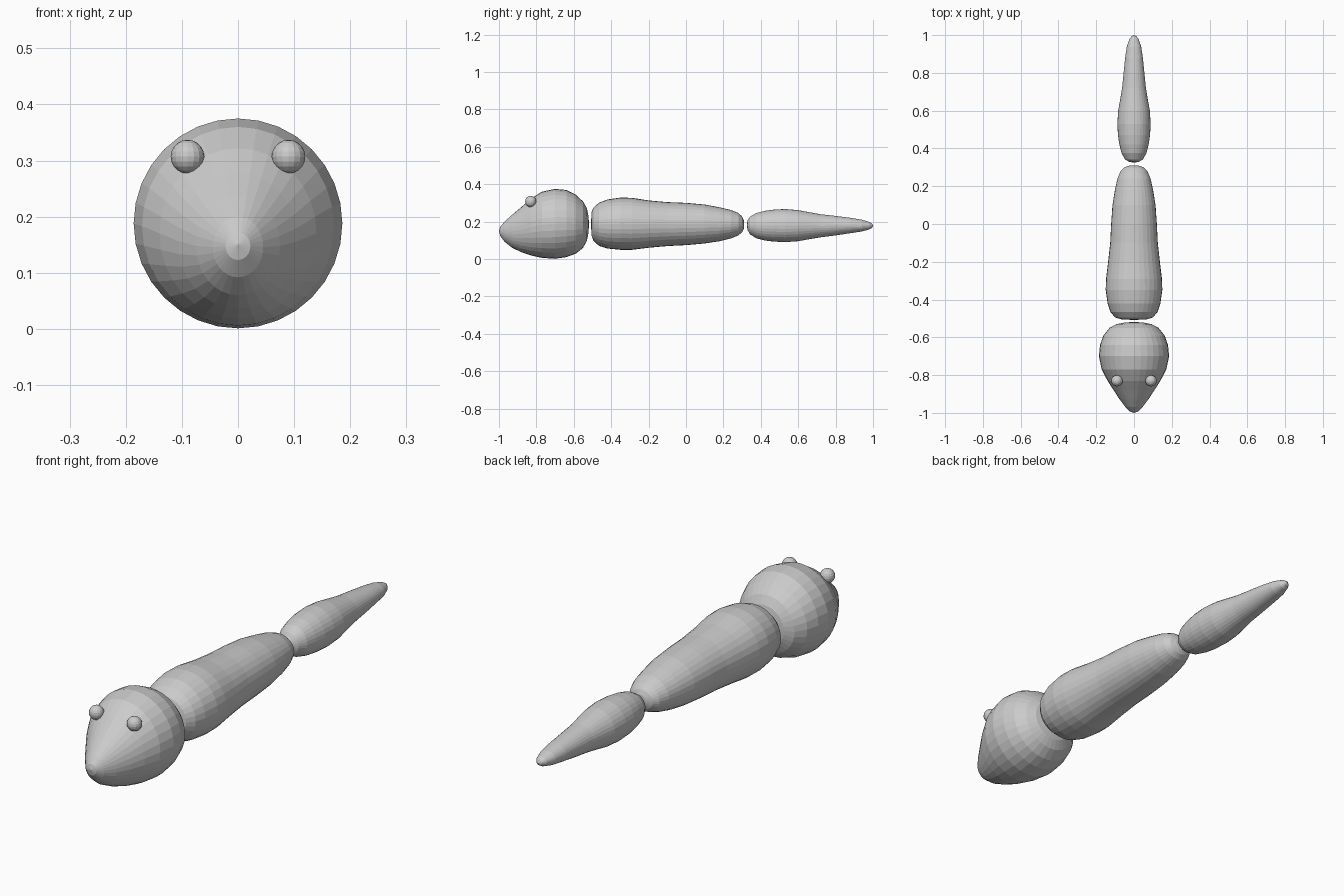
import bpy, bmesh
from math import sin, cos, pi

SIDES = 32


def loft(name, tip_a, stations, tip_b):
    """Closed faceted body along y; stations are (y, half width, bottom z, top z)."""
    bm = bmesh.new()
    rings = []
    for y, w, lo, hi in stations:
        zc, h = (lo + hi) / 2, (hi - lo) / 2
        rings.append([bm.verts.new((w * cos(2 * pi * i / SIDES), y,
                                    zc + h * sin(2 * pi * i / SIDES)))
                      for i in range(SIDES)])
    for a, b in zip(rings, rings[1:]):
        for i in range(SIDES):
            j = (i + 1) % SIDES
            bm.faces.new((a[i], a[j], b[j], b[i]))
    for ring, (y, z) in ((rings[0], tip_a), (rings[-1], tip_b)):
        tip = bm.verts.new((0, y, z))
        for i in range(SIDES):
            bm.faces.new((ring[i], ring[(i + 1) % SIDES], tip))
    bmesh.ops.recalc_face_normals(bm, faces=bm.faces)
    mesh = bpy.data.meshes.new(name)
    bm.to_mesh(mesh)
    bm.free()
    obj = bpy.data.objects.new(name, mesh)
    bpy.context.collection.objects.link(obj)
    return obj


# Head: low pointed snout, round back
loft("head", (-1.0, 0.15), [
    (-0.993, 0.022, 0.123, 0.172), (-0.97, 0.045, 0.092, 0.200),
    (-0.93, 0.075, 0.060, 0.236), (-0.88, 0.108, 0.036, 0.278),
    (-0.83, 0.140, 0.019, 0.322), (-0.77, 0.171, 0.006, 0.360),
    (-0.70, 0.186, 0.001, 0.375), (-0.64, 0.180, 0.010, 0.369),
    (-0.59, 0.162, 0.028, 0.345), (-0.55, 0.130, 0.060, 0.307),
    (-0.53, 0.093, 0.097, 0.272), (-0.522, 0.050, 0.138, 0.233),
], (-0.518, 0.187))

# Body: thick shoulders tapering to the rear
loft("body", (-0.508, 0.188), [
    (-0.505, 0.065, 0.125, 0.250), (-0.495, 0.100, 0.097, 0.275),
    (-0.465, 0.125, 0.070, 0.301), (-0.42, 0.140, 0.056, 0.318),
    (-0.35, 0.150, 0.049, 0.328), (-0.29, 0.148, 0.049, 0.327),
    (-0.20, 0.137, 0.060, 0.313), (-0.10, 0.126, 0.069, 0.304),
    (0.00, 0.121, 0.074, 0.300), (0.10, 0.114, 0.083, 0.291),
    (0.18, 0.101, 0.095, 0.276), (0.24, 0.088, 0.110, 0.262),
    (0.28, 0.071, 0.126, 0.246), (0.30, 0.051, 0.143, 0.227),
    (0.309, 0.026, 0.162, 0.208),
], (0.311, 0.185))

# Tail: swollen root and slim tip
loft("tail", (0.325, 0.180), [
    (0.329, 0.026, 0.155, 0.206), (0.342, 0.047, 0.132, 0.226),
    (0.375, 0.066, 0.111, 0.245), (0.42, 0.077, 0.099, 0.257),
    (0.47, 0.085, 0.093, 0.264), (0.53, 0.088, 0.090, 0.267),
    (0.60, 0.084, 0.095, 0.261), (0.66, 0.073, 0.106, 0.250),
    (0.72, 0.063, 0.116, 0.239), (0.80, 0.055, 0.126, 0.230),
    (0.88, 0.047, 0.138, 0.220), (0.94, 0.038, 0.147, 0.210),
    (0.98, 0.024, 0.158, 0.198), (0.995, 0.012, 0.167, 0.189),
], (1.0, 0.178))

# Eyes: small beads on the brow
for side, label in ((-1, "left"), (1, "right")):
    bpy.ops.mesh.primitive_uv_sphere_add(segments=16, ring_count=10, radius=0.03,
                                         location=(side * 0.09, -0.83, 0.307))
    bpy.context.object.name = "eye_" + label
